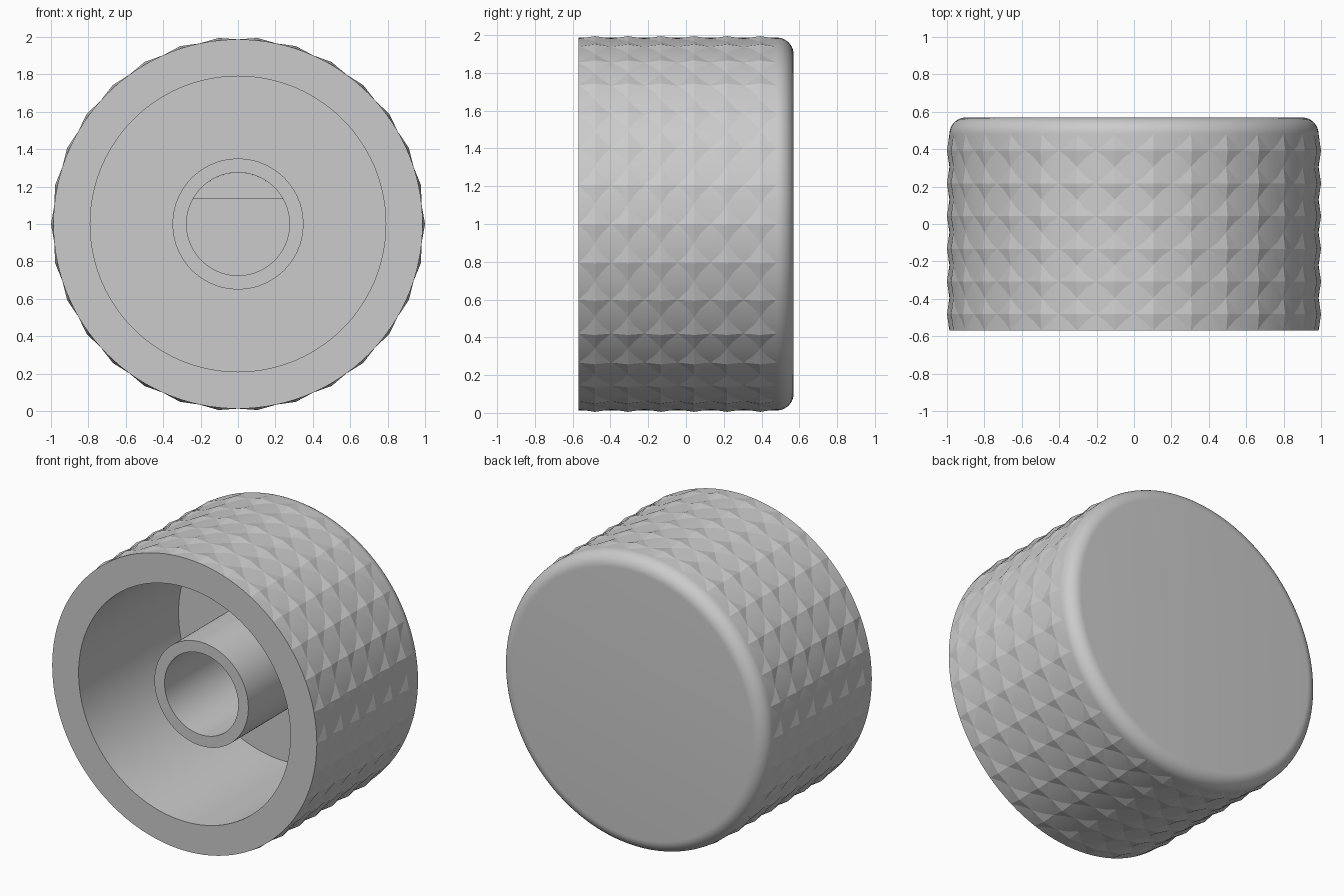
import bpy
import bmesh
from math import sin, cos, pi, radians, acos, sqrt

cube = bpy.data.objects.get("Cube")
if cube:
    bpy.data.objects.remove(cube)

CENTRE_Z = 1.0
FRONT, BACK = -0.57, 0.57
RADIUS = 0.987
PEAK = 1.0
FILLET = 0.09
FLOOR = 0.495
BOSS_FRONT, BOSS_R, BORE_R = -0.39, 0.35, 0.275
SEGMENTS = 120

grey = bpy.data.materials.new("plain grey")
grey.use_nodes = True
colour = (0.6, 0.6, 0.6, 1)
grey.diffuse_color = colour
grey.node_tree.nodes["Principled BSDF"].inputs["Base Color"].default_value = colour


def polar(r, angle, y):
    return (r * cos(angle), y, CENTRE_Z + r * sin(angle))


def finish(bm, name, smooth=False):
    bmesh.ops.recalc_face_normals(bm, faces=bm.faces)
    mesh = bpy.data.meshes.new(name)
    bm.to_mesh(mesh)
    bm.free()
    mesh.materials.append(grey)
    obj = bpy.data.objects.new(name, mesh)
    bpy.context.collection.objects.link(obj)
    if smooth:
        bpy.ops.object.select_all(action='DESELECT')
        obj.select_set(True)
        bpy.context.view_layer.objects.active = obj
        bpy.ops.object.shade_smooth_by_angle(angle=radians(35))
    return obj


def lathe(name, profile):
    """Turn a (radius, y) profile, on-axis at both ends, around the y axis."""
    bm = bmesh.new()
    rings = []
    for r, y in profile:
        count = SEGMENTS if r else 1
        rings.append([bm.verts.new(polar(r, 2 * pi * i / SEGMENTS, y)) for i in range(count)])
    for a, b in zip(rings, rings[1:]):
        for i in range(SEGMENTS):
            j = (i + 1) % SEGMENTS
            corners = [a[i % len(a)], a[j % len(a)], b[j % len(b)], b[i % len(b)]]
            bm.faces.new(list(dict.fromkeys(corners)))
    return finish(bm, name, smooth=True)


# Hollow knob body: bore, boss, cavity, rim, outer wall, rounded back edge
fillet = [(RADIUS - FILLET + FILLET * cos(t), BACK - FILLET + FILLET * sin(t))
          for t in [pi / 2 * i / 10 for i in range(11)]]
lathe("knob_body", [
    (0, FLOOR), (BORE_R, FLOOR), (BORE_R, BOSS_FRONT), (BOSS_R, BOSS_FRONT),
    (BOSS_R, FLOOR), (0.79, FLOOR), (0.79, FRONT), (RADIUS, FRONT),
    *fillet, (0, BACK)])

# Flat inside the shaft bore, making it D-shaped
bm = bmesh.new()
half = acos(0.135 / BORE_R)
arc = [pi / 2 - half + 2 * half * i / 24 for i in range(25)]
front = bm.faces.new([bm.verts.new(polar(BORE_R, t, 0.0)) for t in arc])
extruded = bmesh.ops.extrude_face_region(bm, geom=[front], use_keep_orig=True)
for v in extruded["geom"]:
    if isinstance(v, bmesh.types.BMVert):
        v.co.y = FLOOR
finish(bm, "shaft_flat")

# Grip: rows of shallow diamond pyramids meeting at their corners
bm = bmesh.new()
ROWS, AROUND = 6, 30
pitch = (BACK - FILLET - FRONT) / ROWS
step = 2 * pi / AROUND
for row in range(ROWS):
    y = FRONT + pitch * (row + 0.5)
    for k in range(AROUND):
        t = k * step
        tip = bm.verts.new(polar(PEAK, t, y))
        base = [bm.verts.new(polar(RADIUS, t + da * step / 2, y + dy * pitch / 2))
                for da, dy in ((1, 0), (0, 1), (-1, 0), (0, -1))]
        for i in range(4):
            bm.faces.new((base[i], base[(i + 1) % 4], tip))
# Open pyramids need their outward side chosen explicitly
for f in bm.faces:
    f.normal_update()
    c = f.calc_center_median()
    if f.normal.x * c.x + f.normal.z * (c.z - CENTRE_Z) < 0:
        f.normal_flip()
finish(bm, "grip_diamonds")
